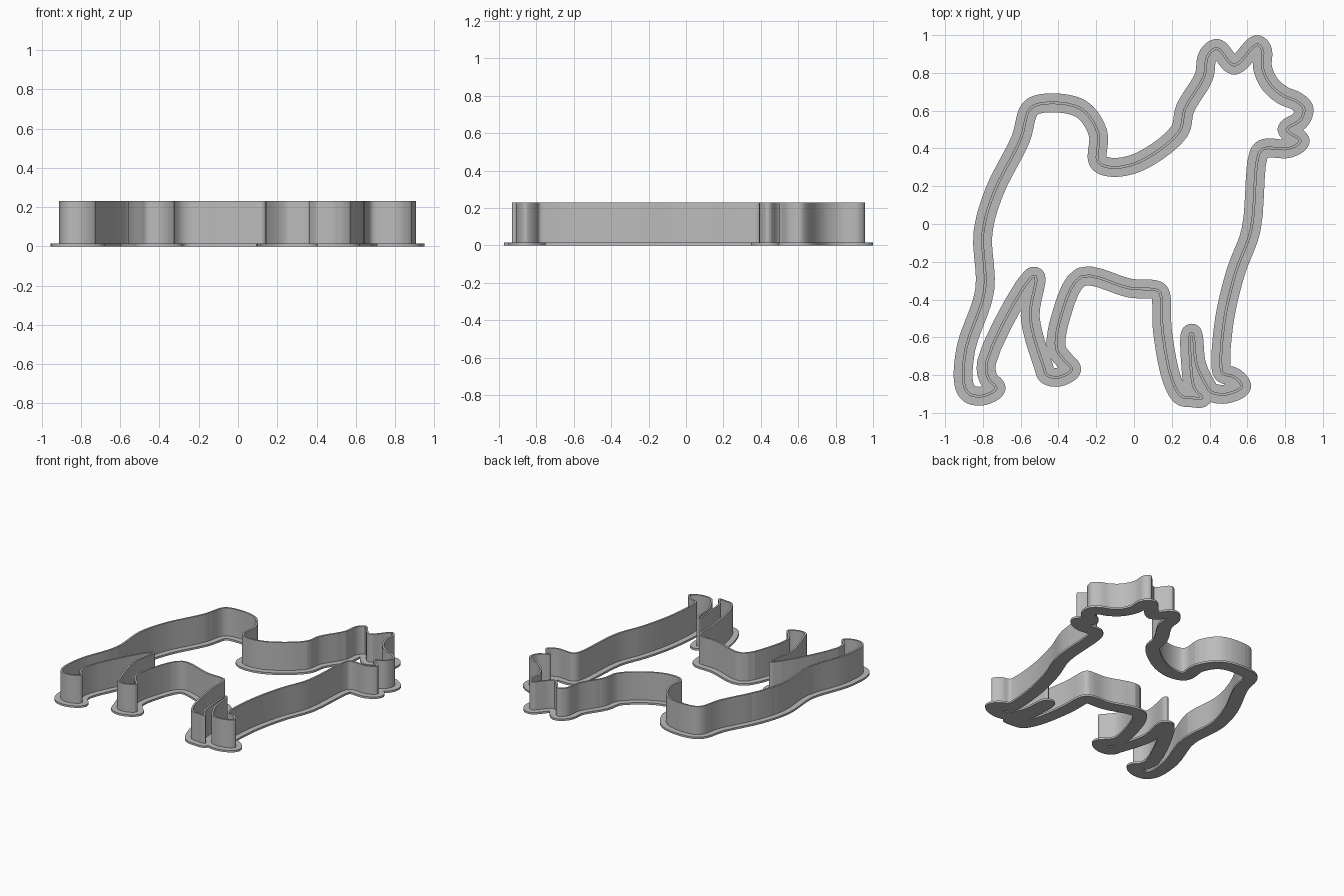
import bpy
import bmesh
import math
from mathutils import Vector
from mathutils.geometry import delaunay_2d_cdt

cube = bpy.data.objects.get("Cube")
if cube:
    bpy.data.objects.remove(cube, do_unlink=True)


def paw(toe_x, toe_y, length, drop):
    """Heel, sole, toe and instep of a paw that points to the right."""
    return [(toe_x - length, toe_y - drop), (toe_x - length / 2, toe_y - drop - 1),
            (toe_x, toe_y), (toe_x - 4, toe_y + 5)]


# Outline of the animal, in hundredths of a unit, anticlockwise from the ears
neck = [(44, 93), (39, 89), (37, 78), (27, 61), (24, 49)]
back_and_tail = [(3, 33), (-12, 30), (-19, 33), (-19, 48),
                 (-28, 61), (-47, 64), (-55, 61), (-60, 45)]
rump = [(-74, 17), (-80, -5), (-79, -35), (-89, -66)]
far_rear_leg = [(-90, -85), *paw(-73, -87, 14, 3), (-78, -73), (-54, -28)]
near_rear_leg = [(-52, -28), (-55, -49), (-48, -75), *paw(-33, -77, 13, 3),
                 (-41, -66), (-39, -50), (-28, -28)]
belly = [(-2, -34), (12, -35), (14, -37)]
near_front_leg = [(15, -56), (20, -82), *paw(36, -92, 11, -1), (30, -74), (30, -58)]
far_front_leg = [(31, -58), (33, -74), (38, -85), *paw(57, -86, 16, 3),
                 (47, -79), (46, -74), (48, -50)]
chest = [(54, -25), (62, -3), (66, 37)]
muzzle = [(69, 40), (82, 40), (88, 44), (81, 50),
          (88, 55), (90, 61), (86, 65), (79, 68)]
front_ear = [(72, 74), (68, 83), (68, 92), (65, 95), (53, 84)]


def smooth_loop(points, steps):
    """Closed centripetal spline through the points."""
    result = []
    count = len(points)
    for i in range(count):
        p = [points[(i + k - 1) % count] for k in range(4)]
        t = [0.0]
        for a, b in zip(p, p[1:]):
            t.append(t[-1] + math.sqrt((b - a).length))

        def mix(a, b, lo, hi, at):
            return a.lerp(b, (at - t[lo]) / (t[hi] - t[lo]))

        for s in range(steps):
            at = t[1] + (t[2] - t[1]) * s / steps
            a = mix(p[0], p[1], 0, 1, at)
            b = mix(p[1], p[2], 1, 2, at)
            c = mix(p[2], p[3], 2, 3, at)
            result.append(mix(mix(a, b, 0, 2, at), mix(b, c, 1, 3, at), 1, 2, at))
    return result


def band(name, path, half_width, top, material):
    """Upright band of even width along the path, merged where it meets itself."""
    coords, faces = [], []

    def add_capsule(a, b, sides=8):
        angle = math.atan2(b.y - a.y, b.x - a.x)
        start = len(coords)
        for centre, turn in ((b, angle - math.pi / 2), (a, angle + math.pi / 2)):
            for k in range(sides + 1):
                w = turn + math.pi * k / sides
                coords.append(centre + half_width * Vector((math.cos(w), math.sin(w))))
        faces.append(list(range(start, len(coords))))

    for i, point in enumerate(path):
        add_capsule(point, path[(i + 1) % len(path)])
    verts, _, tris, _, sources, _ = [
        *delaunay_2d_cdt(coords, [], faces, 1, 0.0002)[:3],
        None, *delaunay_2d_cdt(coords, [], faces, 1, 0.0002)[5:], None]

    bm = bmesh.new()
    base = [bm.verts.new((v.x, v.y, 0)) for v in verts]
    for tri, source in zip(tris, sources):
        if source:
            bm.faces.new([base[k] for k in tri])
    loose = [v for v in bm.verts if not v.link_faces]
    bmesh.ops.delete(bm, geom=loose, context="VERTS")
    extruded = bmesh.ops.extrude_face_region(bm, geom=bm.faces[:], use_keep_orig=True)
    raised = [g for g in extruded["geom"] if isinstance(g, bmesh.types.BMVert)]
    bmesh.ops.translate(bm, verts=raised, vec=(0, 0, top))
    bmesh.ops.recalc_face_normals(bm, faces=bm.faces[:])

    mesh = bpy.data.meshes.new(name)
    bm.to_mesh(mesh)
    bm.free()
    mesh.materials.append(material)
    obj = bpy.data.objects.new(name, mesh)
    bpy.context.collection.objects.link(obj)
    bpy.ops.object.select_all(action="DESELECT")
    obj.select_set(True)
    bpy.context.view_layer.objects.active = obj
    bpy.ops.object.shade_smooth_by_angle(angle=math.radians(35))


# One plain grey for the whole cutter
grey = bpy.data.materials.new("plain_grey")
grey.use_nodes = True
colour = (0.5, 0.5, 0.5, 1)
grey.diffuse_color = colour
grey.node_tree.nodes["Principled BSDF"].inputs["Base Color"].default_value = colour

outline = (neck + back_and_tail + rump + far_rear_leg + near_rear_leg + belly
           + near_front_leg + far_front_leg + chest + muzzle + front_ear)
path = smooth_loop([Vector(p) / 100 for p in outline], 5)

# Wide grip rim at the bottom, thin cutting wall above it
band("grip_rim", path, 0.05, 0.015, grey)
band("cutting_wall", path, 0.007, 0.23, grey)
